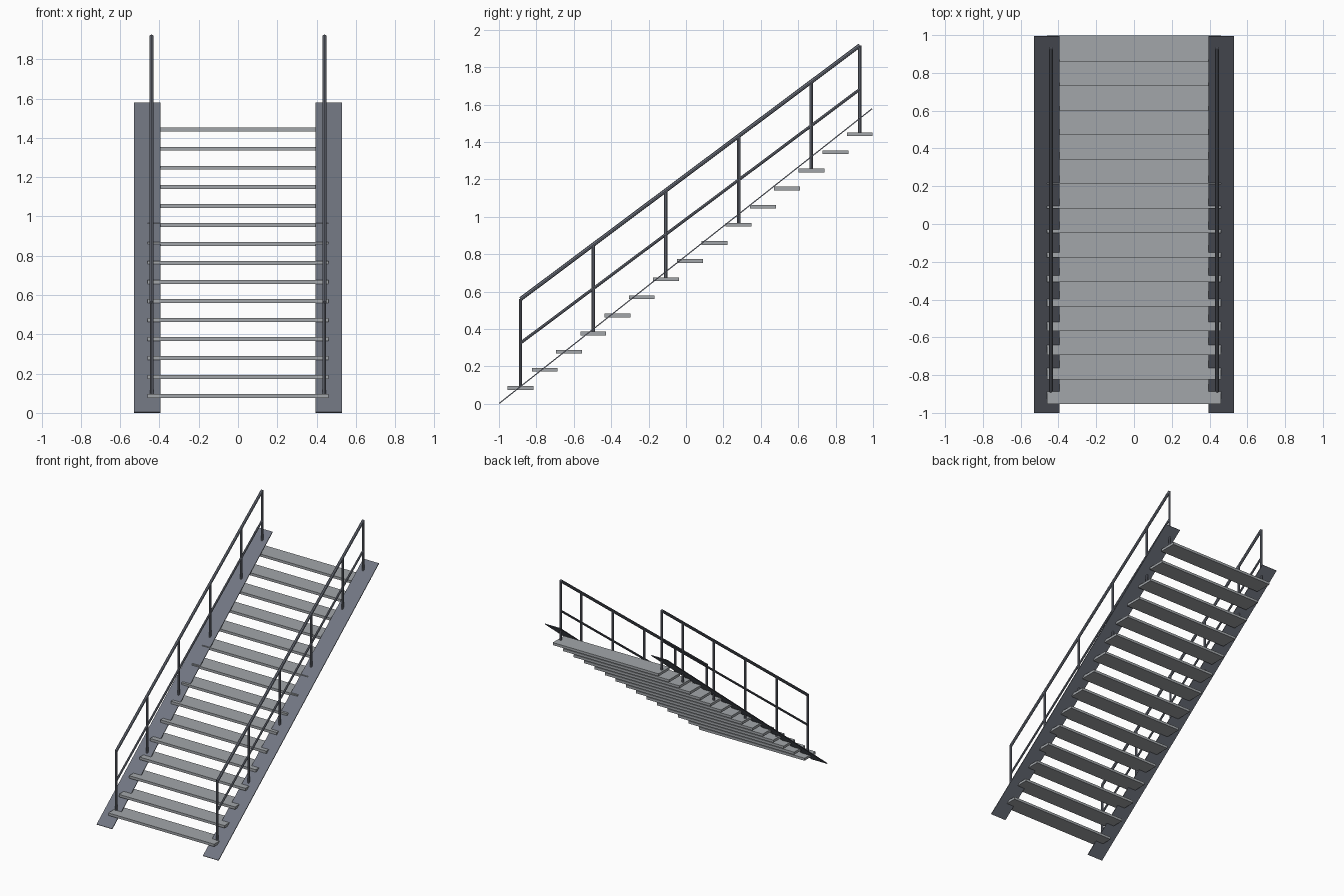
import bpy, math
from mathutils import Vector

cube = bpy.data.objects.get("Cube")
if cube:
    bpy.data.objects.remove(cube, do_unlink=True)


def material(name, rgb):
    m = bpy.data.materials.new(name)
    m.use_nodes = True
    m.diffuse_color = (*rgb, 1)
    m.node_tree.nodes["Principled BSDF"].inputs["Base Color"].default_value = (*rgb, 1)
    return m


tread_grey = material("tread grey", (0.36, 0.38, 0.40))
steel = material("blue grey steel", (0.165, 0.18, 0.22))


def box(name, centre, size, mat, tilt=0):
    bpy.ops.mesh.primitive_cube_add(size=1, location=centre, rotation=(tilt, 0, 0))
    ob = bpy.context.object
    ob.name = name
    ob.scale = size
    ob.data.materials.append(mat)


def tube(name, start, end, radius, mat):
    start, end = Vector(start), Vector(end)
    axis = end - start
    bpy.ops.mesh.primitive_cylinder_add(vertices=8, radius=radius, depth=axis.length,
                                        location=(start + end) / 2)
    ob = bpy.context.object
    ob.name = name
    ob.rotation_euler = axis.to_track_quat("Z", "Y").to_euler()
    ob.data.materials.append(mat)


# Treads
COUNT = 15
RUN, RISE = 0.1296, 0.0969


def step(i):
    return -0.885 + RUN * i, 0.085 + RISE * i


for i in range(COUNT):
    y, z = step(i)
    box(f"tread_{i + 1}", (0, y, z), (0.92, 0.138, 0.02), tread_grey)

first, last = step(0), step(COUNT - 1)
length, pitch = math.hypot(1.993, 1.575), math.atan2(1.575, 1.993)

for side, s in (("left", 1), ("right", -1)):
    # Thin sloping side plate
    box(f"{side}_stringer", (s * 0.4625, -0.002, 0.79), (0.135, length, 0.006), steel, pitch)

    # Railing posts standing on the treads
    x = s * 0.44
    for i in (0, 3, 6, 9, 12, 14):
        y, z = step(i)
        tube(f"{side}_post_{i + 1}", (x, y, z), (x, y, z + 0.475), 0.009, steel)

    # Handrail and middle rail
    for name, lift, radius in (("handrail", 0.475, 0.011), ("middle_rail", 0.24, 0.008)):
        tube(f"{side}_{name}", (x, first[0], first[1] + lift),
             (x, last[0], last[1] + lift), radius, steel)
